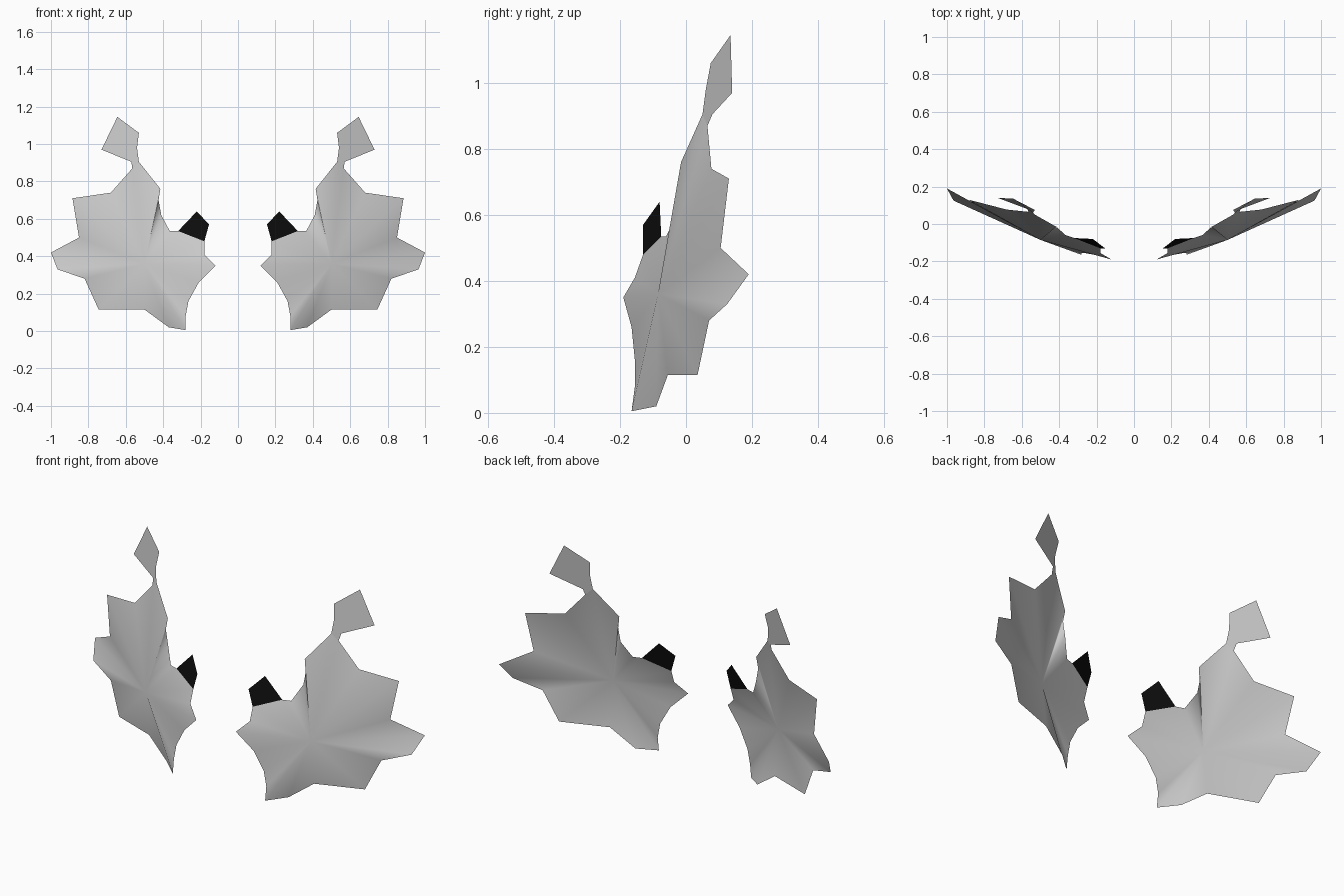
import bpy
import bmesh

if "Cube" in bpy.data.objects:
    bpy.data.objects.remove(bpy.data.objects["Cube"])

# outline of the leaf-shaped panel (x, y, z), clockwise from its inner tip
RIM = [(.12, -.19, .35), (.18, -.155, .41), (.18, -.13, .48), (.32, -.075, .535),
       (.365, -.06, .535), (.41, -.02, .62), (.425, -.018, .70), (.415, -.015, .76),
       (.53, .05, .905), (.565, .065, .87), (.68, .077, .74), (.885, .13, .71),
       (.85, .105, .50), (1.0, .19, .42), (.965, .125, .33), (.82, .07, .28),
       (.745, .035, .115), (.50, -.055, .115), (.37, -.09, .02), (.28, -.165, .005),
       (.28, -.155, .08), (.265, -.155, .16), (.21, -.165, .26)]
CENTRE = (.50, -.085, .36)

# small flag on top, and the dark patch by the inner edge
FLAG = [(.53, .05, .905), (.54, .06, .98), (.53, .075, 1.06), (.645, .135, 1.145),
        (.73, .14, .97), (.57, .08, .905), (.565, .065, .87)]
PATCH = [(.18, -.13, .48), (.155, -.13, .57), (.22, -.08, .64), (.32, -.075, .535)]


def sheet(name, rim, centre=None, colour=None):
    """Thin sheet mirrored across x = 0, optionally fanned round a centre."""
    bm = bmesh.new()
    vs = [bm.verts.new(p) for p in rim]
    if centre:
        c = bm.verts.new(centre)
        for a, b in zip(vs, vs[1:] + vs[:1]):
            bm.faces.new((c, b, a))
    else:
        bm.faces.new(vs[::-1])
    bmesh.ops.recalc_face_normals(bm, faces=bm.faces)
    if sum(f.normal.y * f.calc_area() for f in bm.faces) > 0:
        bmesh.ops.reverse_faces(bm, faces=bm.faces)
    for f in bm.faces:
        f.smooth = True
    mesh = bpy.data.meshes.new(name)
    bm.to_mesh(mesh)
    bm.free()
    ob = bpy.data.objects.new(name, mesh)
    bpy.context.collection.objects.link(ob)
    m = ob.modifiers.new("mirror", 'MIRROR')
    m.use_mirror_merge = False
    if colour:
        mat = bpy.data.materials.new(name)
        mat.diffuse_color = colour
        mat.use_nodes = True
        mat.node_tree.nodes["Principled BSDF"].inputs["Base Color"].default_value = mat.diffuse_color
        mesh.materials.append(mat)


sheet("leaf_panel", RIM, CENTRE)
sheet("top_flag", FLAG)
sheet("dark_patch", PATCH, colour=(.004, .004, .004, 1))
